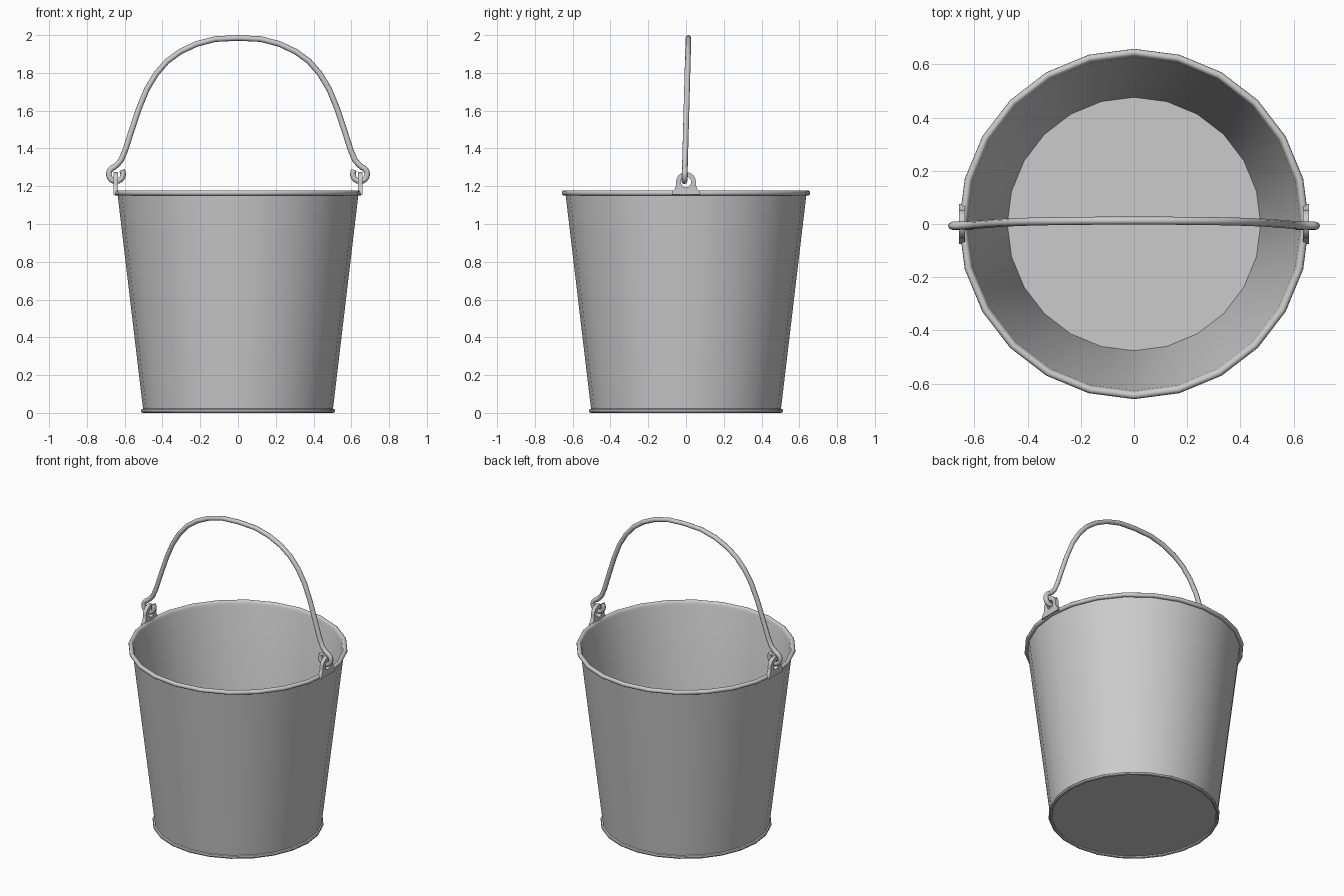
import bpy, bmesh
from math import sin, cos, pi, radians

if "Cube" in bpy.data.objects:
    bpy.data.objects.remove(bpy.data.objects["Cube"])


def finish(name, bm, angle=40):
    bmesh.ops.recalc_face_normals(bm, faces=bm.faces)
    me = bpy.data.meshes.new(name)
    bm.to_mesh(me)
    bm.free()
    ob = bpy.data.objects.new(name, me)
    bpy.context.collection.objects.link(ob)
    bpy.ops.object.select_all(action='DESELECT')
    ob.select_set(True)
    bpy.context.view_layer.objects.active = ob
    bpy.ops.object.shade_smooth_by_angle(angle=radians(angle))
    return ob


def arc(cx, cz, r, a0, a1, n):
    return [(cx + r * cos(radians(a0 + (a1 - a0) * i / n)),
             cz + r * sin(radians(a0 + (a1 - a0) * i / n))) for i in range(n + 1)]


# Bucket body: lathed profile with foot bead and rolled rim
profile = [(0, 0.01), (0.494, 0.01)]
profile += arc(0.503, 0.011, 0.011, 180, 450, 6)
profile += arc(0.644, 1.164, 0.014, -120, 180, 8)
profile += [(0.626, 1.152), (0.476, 0.02), (0, 0.02)]
bm = bmesh.new()
vs = [bm.verts.new((r, 0, z)) for r, z in profile]
es = [bm.edges.new(p) for p in zip(vs, vs[1:])]
bmesh.ops.spin(bm, geom=vs + es, cent=(0, 0, 0), axis=(0, 0, 1),
               angle=2 * pi, steps=24, use_duplicate=False)
bmesh.ops.remove_doubles(bm, verts=bm.verts, dist=0.0005)
finish("bucket_body", bm)


# Ears: flared plates with a round hole, standing on the rim
def ear(name, x0):
    zc, t = 1.222, 0.012
    outer = [(0.0, 1.155), (0.075, 1.155), (0.072, 1.172), (0.058, 1.188)]
    outer += arc(0, zc, 0.053, -12, 192, 12)
    outer += [(-0.058, 1.188), (-0.072, 1.172), (-0.075, 1.155)]
    n = len(outer)
    angles = [-90, -65, -50, -32] + [-12 + 17 * i for i in range(13)] + [212, 230, 245]
    hole = [(0.028 * cos(radians(a)), zc + 0.028 * sin(radians(a))) for a in angles]
    bm = bmesh.new()
    loops = [[bm.verts.new((x0 + s * t, y, z)) for y, z in pts]
             for s, pts in ((1, outer), (1, hole), (-1, hole), (-1, outer))]
    for k in range(4):
        a, b = loops[k], loops[(k + 1) % 4]
        for i in range(n):
            j = (i + 1) % n
            bm.faces.new((a[i], a[j], b[j], b[i]))
    finish(name, bm)


ear("ear_left", -0.646)
ear("ear_right", 0.646)

# Wire handle: arched bail ending in a hooked eye on each side
half = [(0.12, 1.979), (0.22, 1.953), (0.305, 1.913), (0.375, 1.862),
        (0.432, 1.797), (0.482, 1.715), (0.525, 1.61), (0.565, 1.49),
        (0.597, 1.39), (0.618, 1.34), (0.636, 1.318)]
half += arc(0.646, 1.264, 0.038, 75, -215, 14)
path = [(-x, z) for x, z in reversed(half)] + [(0, 1.985)] + half
cu = bpy.data.curves.new("handle", 'CURVE')
cu.dimensions = '3D'
cu.bevel_depth = 0.015
cu.bevel_resolution = 2
cu.use_fill_caps = True
sp = cu.splines.new('POLY')
sp.points.add(len(path) - 1)
for p, (x, z) in zip(sp.points, path):
    p.co = (x, -0.007 + 0.02 * (z - 1.26) / 0.74, z, 1)
handle = bpy.data.objects.new("handle", cu)
bpy.context.collection.objects.link(handle)
bpy.ops.object.select_all(action='DESELECT')
handle.select_set(True)
bpy.context.view_layer.objects.active = handle
bpy.ops.object.convert(target='MESH')
bpy.ops.object.shade_smooth_by_angle(angle=radians(50))
